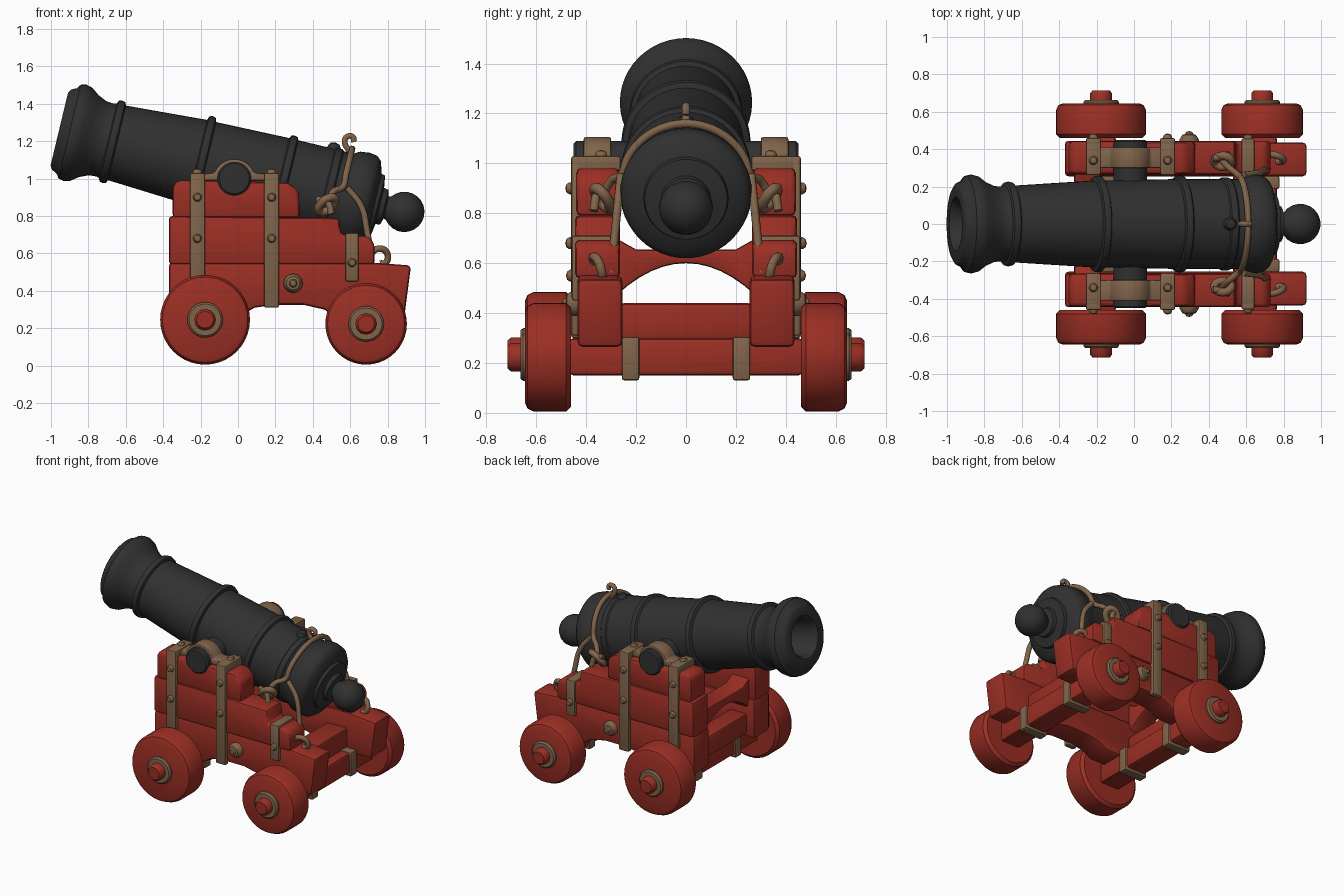
import bpy, bmesh
from math import sin, cos, pi, radians
from mathutils import Vector, Matrix

cube = bpy.data.objects.get("Cube")
if cube:
    bpy.data.objects.remove(cube, do_unlink=True)


def material(name, rgb):
    m = bpy.data.materials.new(name)
    m.use_nodes = True
    col = (*rgb, 1)
    m.diffuse_color = col
    bsdf = m.node_tree.nodes["Principled BSDF"]
    bsdf.inputs["Base Color"].default_value = col
    bsdf.inputs["Roughness"].default_value = 0.8
    return m


RED = material("red_painted_wood", (0.33, 0.028, 0.018))
IRON = material("dark_iron", (0.03, 0.03, 0.031))
TAN = material("tan_metal_and_rope", (0.22, 0.13, 0.07))


def shade(ob):
    bpy.ops.object.select_all(action='DESELECT')
    ob.select_set(True)
    bpy.context.view_layer.objects.active = ob
    bpy.ops.object.shade_smooth_by_angle(angle=radians(40))


def finish(name, bm, mat, bevel=0):
    bmesh.ops.recalc_face_normals(bm, faces=bm.faces)
    if bevel:
        edges = [e for e in bm.edges if e.calc_face_angle(0) > 0.6]
        bmesh.ops.bevel(bm, geom=edges, offset=bevel, segments=2,
                        profile=0.5, affect='EDGES', clamp_overlap=True)
    me = bpy.data.meshes.new(name)
    bm.to_mesh(me)
    bm.free()
    me.materials.append(mat)
    ob = bpy.data.objects.new(name, me)
    bpy.context.collection.objects.link(ob)
    shade(ob)
    return ob


def prism(name, pts, axis, lo, hi, mat, bevel=0.02):
    """Extrude an outline of (u, z) points along x or y."""
    bm = bmesh.new()
    rows = [[bm.verts.new((d, u, z) if axis == 'x' else (u, d, z)) for u, z in pts]
            for d in sorted((lo, hi))]
    bm.faces.new(rows[0])
    bm.faces.new(rows[1][::-1])
    for i in range(len(pts)):
        j = (i + 1) % len(pts)
        bm.faces.new((rows[0][i], rows[1][i], rows[1][j], rows[0][j]))
    return finish(name, bm, mat, bevel)


def box(name, x0, x1, y0, y1, z0, z1, mat, bevel=0.02):
    return prism(name, [(x0, z0), (x1, z0), (x1, z1), (x0, z1)], 'y', y0, y1, mat, bevel)


def lathe(name, prof, origin, direction, mat, steps=40):
    """Spin (radius, distance) points round a direction."""
    bm = bmesh.new()
    vs = [bm.verts.new((r, 0, t)) for r, t in prof]
    es = [bm.edges.new(p) for p in zip(vs, vs[1:])]
    bmesh.ops.spin(bm, geom=vs + es, cent=(0, 0, 0), axis=(0, 0, 1),
                   angle=2 * pi, steps=steps)
    bmesh.ops.remove_doubles(bm, verts=bm.verts, dist=0.0005)
    turn = Vector(direction).to_track_quat('Z', 'Y').to_matrix().to_4x4()
    bm.transform(Matrix.Translation(origin) @ turn)
    return finish(name, bm, mat)


def rope(name, pts, radius, mat=TAN, closed=False):
    cu = bpy.data.curves.new(name, 'CURVE')
    cu.dimensions = '3D'
    cu.bevel_depth, cu.bevel_resolution = radius, 3
    cu.resolution_u = 6
    cu.use_fill_caps = True
    sp = cu.splines.new('BEZIER')
    sp.bezier_points.add(len(pts) - 1)
    for bp, p in zip(sp.bezier_points, pts):
        bp.co = p
        bp.handle_left_type = bp.handle_right_type = 'AUTO'
    sp.use_cyclic_u = closed
    cu.materials.append(mat)
    ob = bpy.data.objects.new(name, cu)
    bpy.context.collection.objects.link(ob)
    bpy.ops.object.select_all(action='DESELECT')
    ob.select_set(True)
    bpy.context.view_layer.objects.active = ob
    bpy.ops.object.convert(target='MESH')
    shade(bpy.context.view_layer.objects.active)


def bolt(name, origin, direction, r=0.024, mat=TAN):
    lathe(name, [(r, -0.01), (r, r * 0.3), (r * 0.7, r * 0.8), (0, r)],
          origin, direction, mat, 12)


# Barrel: one turned profile, muzzle to knob, hollow at the muzzle
tilt = radians(13.5)
pivot = Vector((-0.02, 0, 1.04))
along = Vector((cos(tilt), 0, -sin(tilt)))
up = Vector((sin(tilt), 0, cos(tilt)))


def ring(t, r, h, w=0.025):
    return [(r, t - w), (r + h * 0.8, t - w * 0.7), (r + h, t),
            (r + h * 0.8, t + w * 0.7), (r, t + w)]


knob = [(0.108 * sin(a), 0.935 - 0.108 * cos(a)) for a in
        [pi * (0.2 + 0.8 * i / 9) for i in range(10)]]
barrel = ([(0, -0.6), (0.12, -0.6), (0.125, -0.93), (0.145, -0.96), (0.2, -0.962),
           (0.22, -0.95), (0.235, -0.92), (0.258, -0.905), (0.265, -0.875),
           (0.255, -0.84), (0.225, -0.8), (0.203, -0.75), (0.2, -0.71)]
          + ring(-0.67, 0.205, 0.022) + ring(-0.18, 0.232, 0.027)
          + ring(0.27, 0.24, 0.02) + ring(0.52, 0.24, 0.01)
          + [(0.24, 0.6), (0.258, 0.63), (0.264, 0.68), (0.258, 0.725), (0.235, 0.75),
             (0.17, 0.77), (0.165, 0.79), (0.1, 0.8), (0.095, 0.825), (0.06, 0.835)]
          + knob)
lathe("barrel", barrel, pivot, along, IRON, 48)
lathe("trunnions", [(0, -0.45), (0.08, -0.45), (0.09, -0.44), (0.09, 0.44),
                    (0.08, 0.45), (0, 0.45)], (-0.02, 0, 1.0), (0, 1, 0), IRON)
bolt("vent_boss", pivot + along * 0.49 + up * 0.24, up, 0.035, IRON)

# Outlines of the stepped carriage sides
low = [(-0.37, 0.27), (0.02, 0.27), (0.09, 0.31), (0.2, 0.325), (0.35, 0.325),
       (0.46, 0.3), (0.52, 0.265), (0.89, 0.265), (0.925, 0.535), (0.73, 0.55), (-0.37, 0.55)]
mid = [(-0.37, 0.54), (0.73, 0.54), (0.73, 0.65), (0.7, 0.69), (0.55, 0.7),
       (0.54, 0.79), (-0.37, 0.8)]
top = [(-0.35, 0.79), (0.33, 0.79), (0.325, 0.93), (0.27, 0.98), (-0.32, 0.99), (-0.35, 0.96)]
cap = ([(-0.18, 0.99), (-0.18, 1.025), (-0.13, 1.03)]
       + [(-0.02 - 0.115 * cos(a), 0.99 + 0.115 * sin(a)) for a in
          [pi * (0.13 + 0.74 * i / 10) for i in range(11)]]
       + [(0.09, 1.03), (0.15, 1.025), (0.15, 0.99)])

for s, side in ((1, "left"), (-1, "right")):
    out = (0, s, 0)

    def sbox(name, x0, x1, y0, y1, z0, z1, mat, bevel):
        box(f"{side}_{name}", x0, x1, s * y0, s * y1, z0, z1, mat, bevel)

    # Stacked side planks
    prism(f"{side}_lower_plank", low, 'y', s * 0.255, s * 0.435, RED)
    prism(f"{side}_middle_plank", mid, 'y', s * 0.265, s * 0.445, RED)
    prism(f"{side}_upper_plank", top, 'y', s * 0.268, s * 0.44, RED)
    # Metal straps with bolts, and the trunnion cap
    for x, z0 in ((-0.217, 0.3), (0.18, 0.31)):
        sbox("strap", x - 0.04, x + 0.04, 0.42, 0.46, z0, 1.03, TAN, 0.01)
        sbox("strap_top", x - 0.04, x + 0.04, 0.262, 0.45, 0.97, 1.03, TAN, 0.01)
        for z in (0.9, 0.68):
            bolt(f"{side}_strap_bolt", (x, s * 0.46, z), out)
        bolt(f"{side}_strap_top_bolt", (x, s * 0.34, 1.03), (0, 0, 1))
    sbox("rear_strap", 0.575, 0.645, 0.42, 0.458, 0.45, 0.71, TAN, 0.01)
    sbox("rear_strap_top", 0.575, 0.645, 0.27, 0.45, 0.66, 0.71, TAN, 0.01)
    bolt(f"{side}_rear_strap_bolt", (0.61, s * 0.457, 0.55), out)
    prism(f"{side}_trunnion_cap", cap, 'y', s * 0.3, s * 0.41, TAN, 0.008)
    bolt(f"{side}_rosette", (0.295, s * 0.435, 0.44), out, 0.052)
    bolt(f"{side}_rosette_bolt", (0.295, s * 0.475, 0.44), out, 0.022)
    # Wheels with washers and axle pins
    for end, x, r in (("front", -0.176, 0.24), ("rear", 0.685, 0.218)):
        zc = r + 0.005
        lathe(f"{side}_{end}_wheel",
              [(0, 0.46), (r - 0.02, 0.46), (r, 0.48), (r, 0.61), (r - 0.012, 0.635),
               (r - 0.035, 0.645), (0, 0.64)], (x, 0, zc), out, RED)
        lathe(f"{side}_{end}_washer", [(0.095, 0.63), (0.095, 0.653), (0.085, 0.664),
                                       (0, 0.664)], (x, 0, zc), out, TAN, 24)
        lathe(f"{side}_{end}_axle_pin", [(0.058, 0.64), (0.058, 0.7), (0.045, 0.715),
                                         (0, 0.715)], (x, 0, zc), out, RED, 12)
        sbox(f"{end}_axle_band", x - 0.092, x + 0.092, 0.187, 0.257, 0.13, 0.305, TAN, 0.01)
    # Rope knot, hanging rope and rear hook
    hoop = [(0.475 + 0.045 * cos(a), s * (0.335 + 0.03 * sin(a)), 0.86 + 0.04 * sin(a + 0.6))
            for a in [2 * pi * i / 8 for i in range(8)]]
    rope(f"{side}_rope_knot", hoop, 0.022, closed=True)
    rope(f"{side}_knot_tail", [(0.42, s * 0.35, 0.89), (0.48, s * 0.36, 0.87),
                               (0.5, s * 0.37, 0.81)], 0.018)
    rope(f"{side}_hanging_rope", [(0.585, s * 0.262, 0.95), (0.66, s * 0.272, 0.85),
                                  (0.69, s * 0.285, 0.72), (0.715, s * 0.3, 0.56)], 0.017)
    rope(f"{side}_rear_hook", [(0.71, s * 0.37, 0.6), (0.75, s * 0.37, 0.625),
                               (0.795, s * 0.35, 0.605), (0.79, s * 0.335, 0.55),
                               (0.76, s * 0.335, 0.545)], 0.018)

# Breeching rope over the barrel, with its eye on top
c = pivot + along * 0.585
arc = [c + up * 0.263 * cos(a) + Vector((0, 0.263 * sin(a), 0))
       for a in [radians(-78 + 156 * i / 10) for i in range(11)]]
rope("barrel_rope", [(0.475, -0.335, 0.87), (0.51, -0.3, 0.93)] + arc
     + [(0.51, 0.3, 0.93), (0.475, 0.335, 0.87)], 0.017)
rope("rope_eye", [(0.6, 0, 1.14), (0.57, 0, 1.2), (0.585, 0, 1.225),
                  (0.615, 0, 1.222), (0.62, 0, 1.195)], 0.016)

# Axles and cross beams between the sides
for end, x, zc in (("front", -0.176, 0.245), ("rear", 0.685, 0.223)):
    box(f"{end}_axle", x - 0.08, x + 0.08, -0.47, 0.47, 0.15, 0.3, RED)
box("rear_cross_beam", 0.53, 0.7, -0.27, 0.27, 0.29, 0.44, RED)
box("front_cross_beam", -0.31, -0.17, -0.27, 0.27, 0.29, 0.44, RED)
arch = [(0.28 - 0.56 * i / 12, 0.6 - 0.13 * (1 - i / 6) ** 2) for i in range(13)]
prism("front_arched_transom", [(-0.28, 0.7), (-0.2, 0.655), (0.2, 0.655), (0.28, 0.7)] + arch,
      'x', -0.32, -0.18, RED, 0.012)
